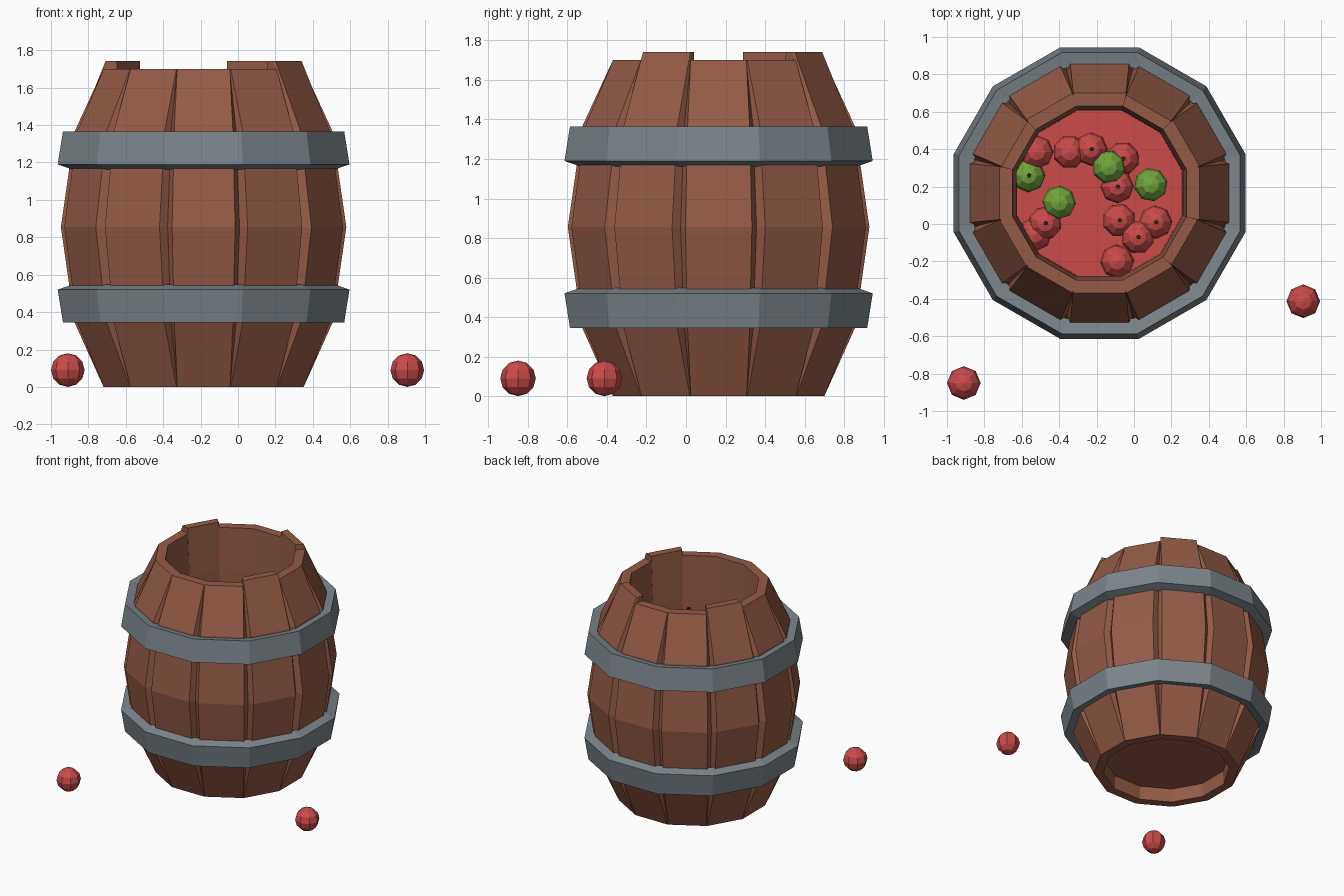
import bpy, bmesh, math
from mathutils import Matrix, Vector

if "Cube" in bpy.data.objects:
    bpy.data.objects.remove(bpy.data.objects["Cube"])

CX, CY = -0.184, 0.165           # barrel axis
T = math.tan(math.radians(15))   # half width of a 12-sided sector per unit of apothem


def material(name, rgb):
    m = bpy.data.materials.new(name)
    m.diffuse_color = (*rgb, 1)
    m.use_nodes = True
    m.node_tree.nodes["Principled BSDF"].inputs["Base Color"].default_value = m.diffuse_color
    return m


WOOD = material("brown_wood", (0.30, 0.104, 0.063))
IRON = material("grey_iron", (0.20, 0.235, 0.26))
RED = material("apple_red", (0.60, 0.07, 0.07))
GREEN = material("apple_green", (0.17, 0.38, 0.045))
STEM = material("dark_stem", (0.035, 0.018, 0.012))


def finish(bm, name, mat):
    bmesh.ops.recalc_face_normals(bm, faces=bm.faces)
    me = bpy.data.meshes.new(name)
    bm.to_mesh(me)
    bm.free()
    me.materials.append(mat)
    ob = bpy.data.objects.new(name, me)
    bpy.context.collection.objects.link(ob)
    return ob


def bridge(bm, loops, closed):
    """Join equal-length vertex loops; close into a ring or cap both ends."""
    n, k = len(loops), len(loops[0])
    for i in range(n if closed else n - 1):
        a, b = loops[i], loops[(i + 1) % n]
        for j in range(k):
            bm.faces.new((a[j], a[(j + 1) % k], b[(j + 1) % k], b[j]))
    if not closed:
        bm.faces.new(loops[0])
        bm.faces.new(loops[-1])


def stave(index, raised):
    top = (0.525, 1.742) if raised else (0.535, 1.70)
    # outer apothem, z, inner apothem, side gap, chamfer depth
    levels = [(0.535, 0.0, 0.465, 0.002, 0.015),
              (0.690, 0.345, 0.445, 0.028, 0.04),
              (0.763, 0.855, 0.437, 0.036, 0.045),
              (0.690, 1.365, 0.445, 0.028, 0.04),
              (top[0], top[1], 0.465, 0.002, 0.015)]
    bm = bmesh.new()
    rot = Matrix.Translation((CX, CY, 0)) @ Matrix.Rotation(math.radians(30 * index), 4, 'Z')
    loops = []
    for ro, z, ri, gap, c in levels:
        half = [(ro, ro * T - gap), (ro - c, (ro - c) * T), (ri, ri * T)]
        pts = half + [(r, -t) for r, t in reversed(half)]
        loops.append([bm.verts.new(rot @ Vector((r, t, z))) for r, t in pts])
    bridge(bm, loops, False)
    finish(bm, f"stave_{index}", WOOD)


# Twelve staves, three standing a little taller
for i in range(12):
    stave(i, i in (2, 5, 11))


def hoop(name, profile):
    bm = bmesh.new()
    loops = []
    for k in range(12):
        a = math.radians(15 + 30 * k)
        loops.append([bm.verts.new((CX + r / math.cos(math.radians(15)) * math.cos(a),
                                    CY + r / math.cos(math.radians(15)) * math.sin(a), z))
                      for r, z in profile])
    bridge(bm, loops, True)
    finish(bm, name, IRON)


# Iron hoops, mirrored about the middle of the barrel
band = [(0.752, 0.345), (0.78, 0.52), (0.70, 0.548), (0.67, 0.36)]
hoop("lower_hoop", band)
hoop("upper_hoop", [(r, 1.71 - z) for r, z in band])


def disc(name, z, apothem, depth, mat):
    bm = bmesh.new()
    r = apothem / math.cos(math.radians(15))
    bmesh.ops.create_cone(bm, cap_ends=True, segments=12, radius1=r, radius2=r, depth=depth,
                          matrix=Matrix.Translation((CX, CY, z)) @ Matrix.Rotation(math.radians(15), 4, 'Z'))
    finish(bm, name, mat)


# Barrel bottom and the fill under the loose apples
disc("barrel_bottom", 0.13, 0.458, 0.04, WOOD)
disc("apple_fill", 1.16, 0.442, 0.02, RED)


def apple(name, x, y, z, mat, stem, turn=0):
    bm = bmesh.new()
    bmesh.ops.create_uvsphere(bm, u_segments=8, v_segments=6, radius=0.09,
                              matrix=Matrix.Translation((x, y, z)) @ Matrix.Rotation(turn, 4, 'Z'))
    finish(bm, name, mat)
    if stem:
        bm = bmesh.new()
        bmesh.ops.create_cone(bm, cap_ends=True, segments=5, radius1=0.008, radius2=0.013, depth=0.05,
                              matrix=Matrix.Translation((x + 0.004, y, z + 0.105)))
        finish(bm, name + "_stem", STEM)


# Loose apples: x, y, z, has stem
reds = [(-0.52, 0.385, 1.21, 0), (-0.345, 0.385, 1.23, 0), (-0.23, 0.40, 1.235, 1),
        (-0.06, 0.35, 1.20, 1), (-0.09, 0.20, 1.21, 1), (-0.08, 0.02, 1.21, 1),
        (0.115, 0.01, 1.215, 1), (0.02, -0.07, 1.225, 1), (-0.09, -0.20, 1.18, 0),
        (-0.475, 0.005, 1.21, 1), (-0.53, -0.055, 1.18, 0)]
greens = [(-0.565, 0.26, 1.19, 1), (-0.135, 0.305, 1.27, 0),
          (0.09, 0.21, 1.22, 0), (-0.40, 0.115, 1.25, 0)]
for i, (x, y, z, s) in enumerate(reds):
    apple(f"red_apple_{i}", x, y, z, RED, s, 0.4 * i)
for i, (x, y, z, s) in enumerate(greens):
    apple(f"green_apple_{i}", x, y, z, GREEN, s, 0.5 * i)

# Apples fallen on the ground
apple("fallen_apple_left", -0.91, -0.85, 0.09, RED, 0)
apple("fallen_apple_right", 0.905, -0.413, 0.09, RED, 0)
